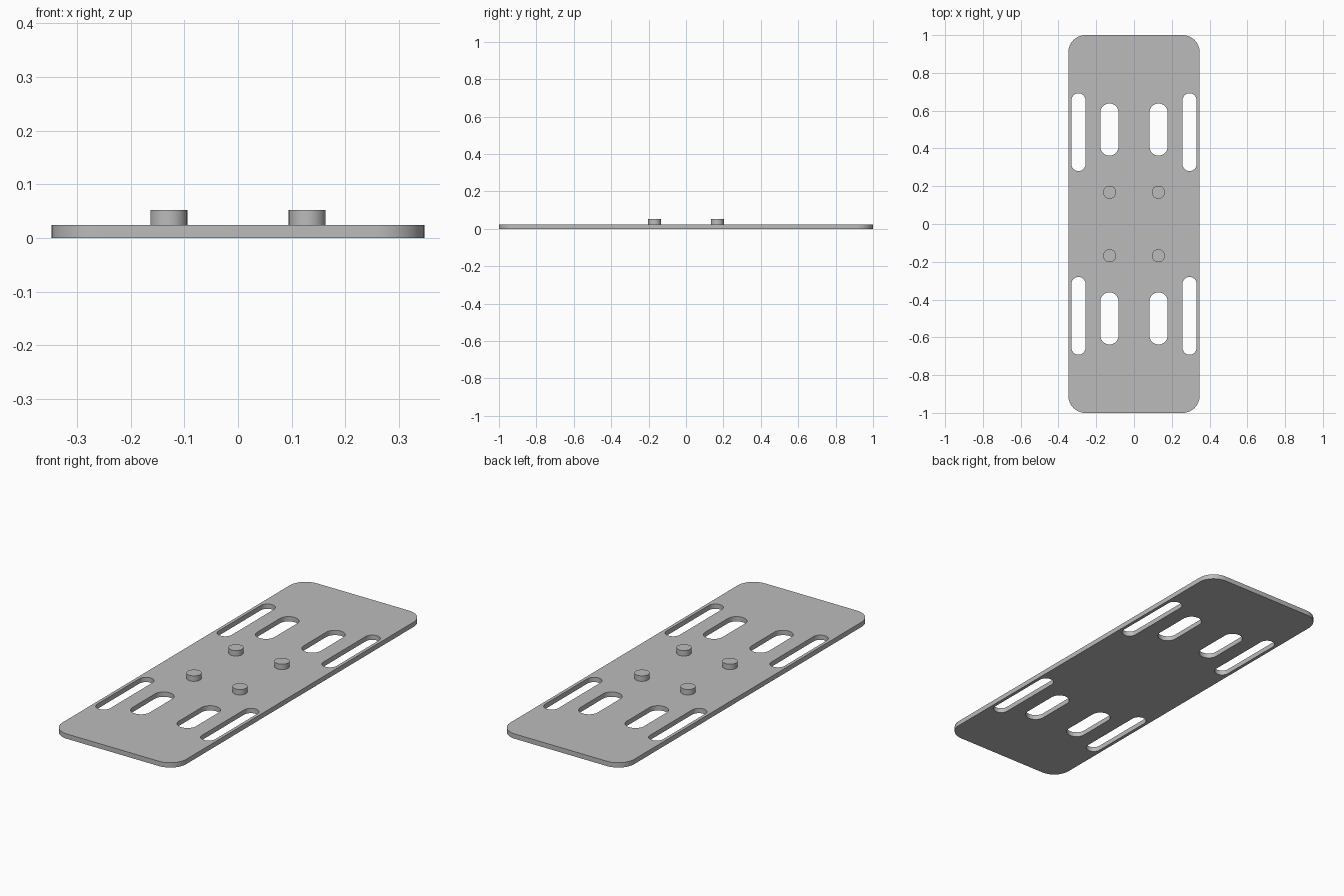
import bpy, bmesh, math

if "Cube" in bpy.data.objects:
    bpy.data.objects.remove(bpy.data.objects["Cube"])

THICK = 0.0245

grey = bpy.data.materials.new("plain grey")
grey.diffuse_color = (0.5, 0.5, 0.5, 1)
grey.use_nodes = True
grey.node_tree.nodes["Principled BSDF"].inputs["Base Color"].default_value = grey.diffuse_color


def rounded_outline(cx, cy, hx, hy, r, steps=12):
    """Points of a rounded rectangle; r == hx gives a slot."""
    pts = []
    for k, (sx, sy) in enumerate([(1, 1), (-1, 1), (-1, -1), (1, -1)]):
        for i in range(steps + 1):
            a = math.pi / 2 * (k + i / steps)
            p = (cx + sx * (hx - r) + r * math.cos(a),
                 cy + sy * (hy - r) + r * math.sin(a))
            if not pts or math.dist(p, pts[-1]) > 1e-5:
                pts.append(p)
    if math.dist(pts[0], pts[-1]) < 1e-5:
        pts.pop()
    return pts


def finish(obj):
    obj.data.materials.clear()
    obj.data.materials.append(grey)
    bpy.ops.object.select_all(action='DESELECT')
    obj.select_set(True)
    bpy.context.view_layer.objects.active = obj
    bpy.ops.object.shade_smooth_by_angle(angle=math.radians(30))


# Plate outline plus wide inner slots and long narrow edge slots
outlines = [rounded_outline(0, 0, 0.3475, 1.0, 0.09)]
for sx in (-1, 1):
    for sy in (-1, 1):
        outlines.append(rounded_outline(sx * 0.13, sy * 0.50, 0.048, 0.138, 0.048))
        outlines.append(rounded_outline(sx * 0.294, sy * 0.486, 0.037, 0.206, 0.037))

curve = bpy.data.curves.new("plate_profile", 'CURVE')
curve.dimensions = '2D'
curve.fill_mode = 'BOTH'
curve.extrude = THICK / 2
for pts in outlines:
    spline = curve.splines.new('POLY')
    spline.points.add(len(pts) - 1)
    for point, (x, y) in zip(spline.points, pts):
        point.co = (x, y, 0, 1)
    spline.use_cyclic_u = True

# Solid plate mesh from the filled profile
profile = bpy.data.objects.new("plate_profile", curve)
bpy.context.collection.objects.link(profile)
bpy.context.view_layer.update()
depsgraph = bpy.context.evaluated_depsgraph_get()
mesh = bpy.data.meshes.new_from_object(profile.evaluated_get(depsgraph))
bpy.data.objects.remove(profile)
bm = bmesh.new()
bm.from_mesh(mesh)
bmesh.ops.remove_doubles(bm, verts=bm.verts, dist=1e-5)
bmesh.ops.translate(bm, verts=bm.verts, vec=(0, 0, THICK / 2))
bmesh.ops.recalc_face_normals(bm, faces=bm.faces)
bm.to_mesh(mesh)
bm.free()
mesh.name = "plate"
plate = bpy.data.objects.new("plate", mesh)
bpy.context.collection.objects.link(plate)
finish(plate)

# Four round pegs on the top face
PEG_TOP, PEG_BASE = 0.052, THICK - 0.005
for sx, side in ((-1, "left"), (1, "right")):
    for sy, end in ((-1, "front"), (1, "back")):
        bpy.ops.mesh.primitive_cylinder_add(
            vertices=40, radius=0.0345, depth=PEG_TOP - PEG_BASE,
            location=(sx * 0.129, sy * 0.168, (PEG_TOP + PEG_BASE) / 2))
        peg = bpy.context.object
        peg.name = f"peg_{end}_{side}"
        finish(peg)
